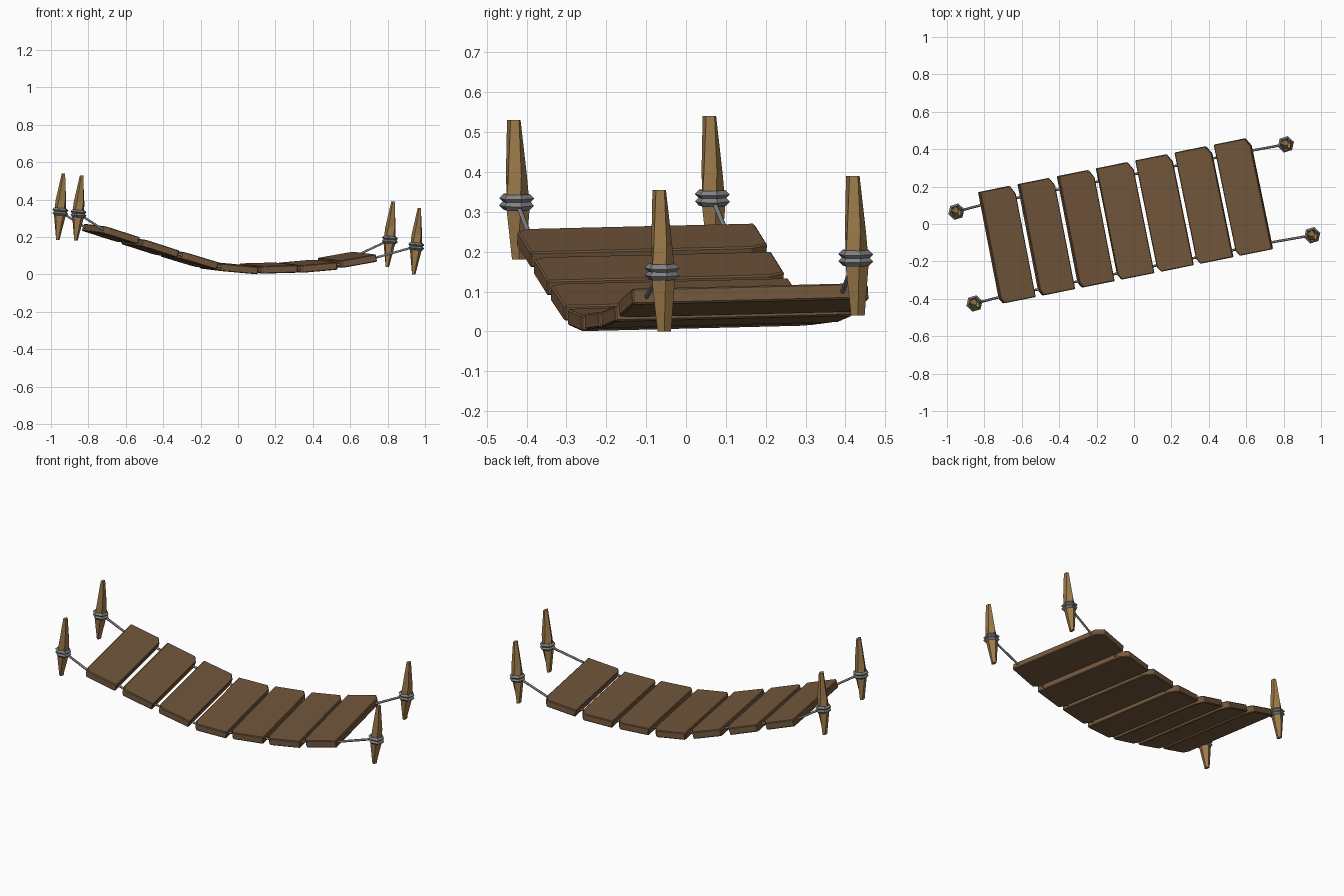
import bpy, bmesh, math
from mathutils import Matrix, Vector

if "Cube" in bpy.data.objects:
    bpy.data.objects.remove(bpy.data.objects["Cube"])

ANG = math.radians(11.4)
RZ = Matrix.Rotation(ANG, 4, 'Z')


def material(name, col):
    m = bpy.data.materials.new(name)
    m.diffuse_color = (*col, 1)
    m.use_nodes = True
    m.node_tree.nodes["Principled BSDF"].inputs["Base Color"].default_value = m.diffuse_color
    return m


PLANK = material("plank_wood", (0.17, 0.095, 0.045))
POST = material("post_wood", (0.34, 0.2, 0.07))
ROPE = material("rope_grey", (0.22, 0.22, 0.23))


def loft(name, rings, mat):
    """Closed flat-faced mesh through rings of equal point count."""
    bm = bmesh.new()
    vs = [[bm.verts.new(p) for p in r] for r in rings]
    n = len(vs[0])
    for a, b in zip(vs, vs[1:]):
        for i in range(n):
            j = (i + 1) % n
            bm.faces.new((a[i], a[j], b[j], b[i]))
    bm.faces.new(vs[0][::-1])
    bm.faces.new(vs[-1])
    bmesh.ops.recalc_face_normals(bm, faces=bm.faces)
    me = bpy.data.meshes.new(name)
    bm.to_mesh(me)
    bm.free()
    me.materials.append(mat)
    ob = bpy.data.objects.new(name, me)
    bpy.context.collection.objects.link(ob)
    return ob


# planks: (centre height, pitch in degrees), two opposite corners clipped
SAG = [(0.216, 17.5), (0.145, 17.5), (0.08, 16.5), (0.036, 5),
       (0.034, -1.5), (0.044, -5), (0.078, -10)]
W, L, T = 0.098, 0.305, 0.02
outline = [(-W, L), (W - 0.025, L), (W, L - 0.045),
           (W, -L), (-W + 0.018, -L), (-W, -L + 0.03)]
frames = []
for i, (z, pitch) in enumerate(SAG):
    m = (Matrix.Translation(RZ @ Vector((-0.043 + (i - 3) * 0.215, 0.0266, 0)) + Vector((0, 0, z)))
         @ RZ @ Matrix.Rotation(math.radians(pitch), 4, 'Y')
         @ Matrix.Rotation(math.radians(1.4), 4, 'X'))
    frames.append(m)
    ob = loft(f"plank_{i + 1}", [[(x, y, s * T) for x, y in outline] for s in (-1, 1)], PLANK)
    ob.matrix_world = m
    bev = ob.modifiers.new("edge_wear", 'BEVEL')
    bev.width = 0.004
    bev.segments = 1

# posts: tie point and bottom / top heights
POSTS = {"back_left": (-0.95, 0.066, 0.335, 0.185, 0.54),
         "front_left": (-0.853, -0.425, 0.325, 0.18, 0.53),
         "back_right": (0.812, 0.426, 0.185, 0.04, 0.39),
         "front_right": (0.953, -0.06, 0.15, 0.0, 0.355)}
# height fraction, half width x, half width y
SECTIONS = [(0, 0.010, 0.018), (0.38, 0.034, 0.032), (0.6, 0.030, 0.028), (1, 0.010, 0.018)]
for side, (x, y, zt, z0, z1) in POSTS.items():
    rings = []
    for k, (f, rx, ry) in enumerate(SECTIONS):
        c = Vector((x + 0.032 * (f - 0.45), y - 0.012 * (f - 0.45), z0 + f * (z1 - z0)))
        rings.append([c + Vector((rx * math.cos(a), ry * math.sin(a), 0))
                      for a in (math.tau * j / 5 + 0.25 * k for j in range(5))])
    loft("post_" + side, rings, POST)

    # two rope coils round each post
    for n, dz in enumerate((-0.009, 0.009)):
        bpy.ops.mesh.primitive_torus_add(major_segments=6, minor_segments=4,
                                         major_radius=0.034, minor_radius=0.011,
                                         location=(x, y, zt + dz),
                                         rotation=(0.03, 0.08, 0.3))
        coil = bpy.context.object
        coil.name = f"coil_{side}_{n + 1}"
        coil.data.materials.append(ROPE)

# side ropes running through the planks
for side, v in (("back", 0.234), ("front", -0.268)):
    pts = [Vector(POSTS[side + "_left"][:3])]
    for m in frames:
        pts += [m @ Vector((-W, v, 0)), m @ Vector((W, v, 0))]
    pts.append(Vector(POSTS[side + "_right"][:3]))
    cu = bpy.data.curves.new("rope_" + side, 'CURVE')
    cu.dimensions = '3D'
    cu.bevel_depth = 0.0065
    cu.bevel_resolution = 1
    sp = cu.splines.new('POLY')
    sp.points.add(len(pts) - 1)
    for p, q in zip(sp.points, pts):
        p.co = (*q, 1)
    cu.materials.append(ROPE)
    bpy.context.collection.objects.link(bpy.data.objects.new("rope_" + side, cu))
